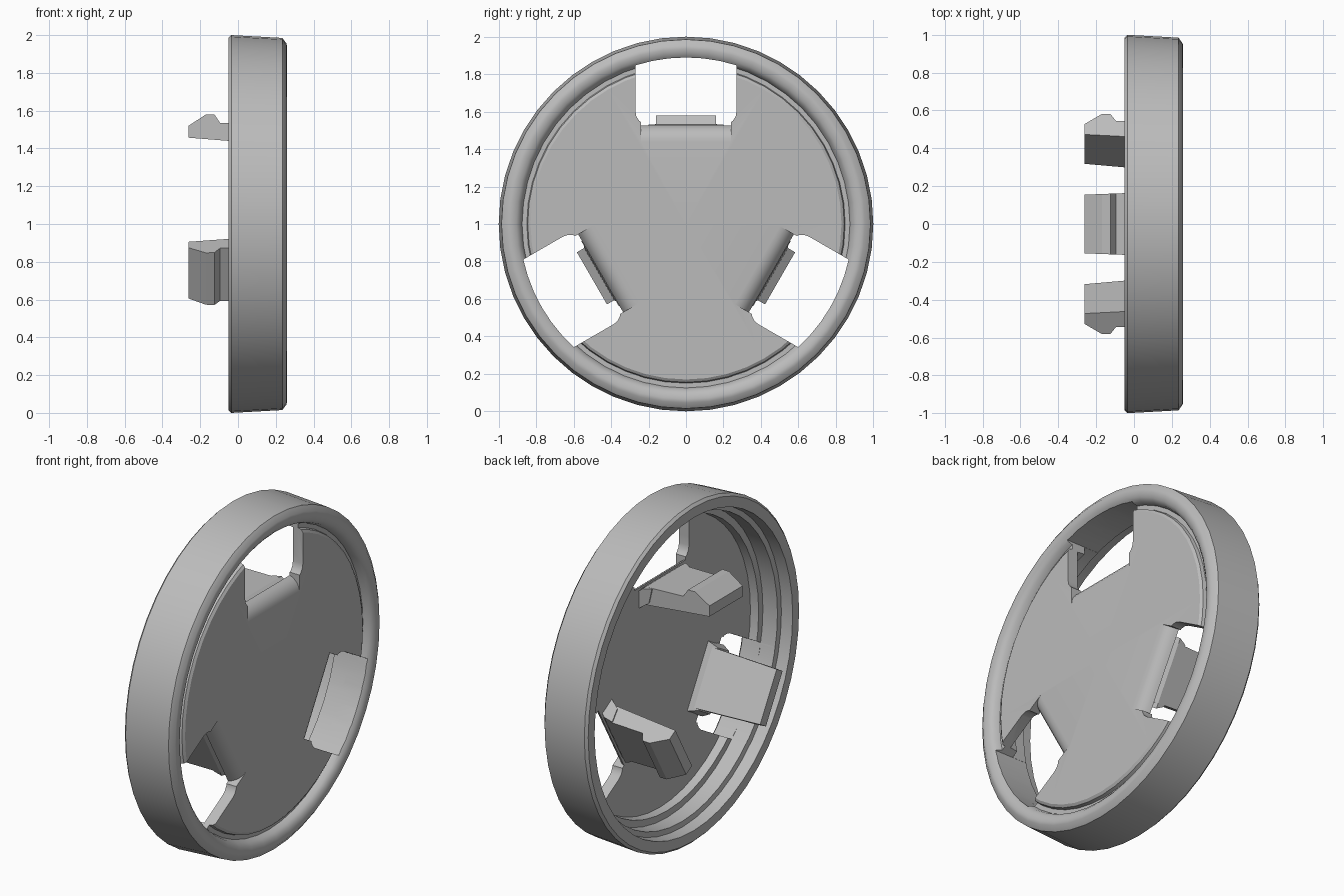
import bpy, bmesh, math
from mathutils import Matrix, Vector

if "Cube" in bpy.data.objects:
    bpy.data.objects.remove(bpy.data.objects["Cube"])

# Single plain plastic colour
grey = bpy.data.materials.new("light grey plastic")
grey.use_nodes = True
COLOUR = (0.5, 0.5, 0.5, 1)
grey.diffuse_color = COLOUR
grey.node_tree.nodes["Principled BSDF"].inputs["Base Color"].default_value = COLOUR

CENTRE = Matrix.Translation((0, 0, 1))


def finish(bm, name, matrix):
    bmesh.ops.recalc_face_normals(bm, faces=bm.faces)
    bm.transform(matrix)
    mesh = bpy.data.meshes.new(name)
    bm.to_mesh(mesh)
    bm.free()
    obj = bpy.data.objects.new(name, mesh)
    bpy.context.collection.objects.link(obj)
    mesh.materials.append(grey)
    return obj


def prism(name, points, offset, matrix):
    """Extrude a polygon of 3D points along an offset vector."""
    bm = bmesh.new()
    face = bm.faces.new([bm.verts.new(p) for p in points])
    new = bmesh.ops.extrude_face_region(bm, geom=[face])["geom"]
    bmesh.ops.translate(bm, vec=offset,
                        verts=[v for v in new if isinstance(v, bmesh.types.BMVert)])
    return finish(bm, name, matrix)


def arc(cx, cy, r, start, end, steps):
    angles = [math.radians(start + (end - start) * i / steps) for i in range(steps + 1)]
    return [(cx + r * math.cos(a), cy + r * math.sin(a)) for a in angles]


def apply_cut(target, cutter):
    cutter.hide_render = True
    cutter.hide_viewport = True
    mod = target.modifiers.new("cut", 'BOOLEAN')
    mod.object, mod.operation, mod.solver = cutter, 'DIFFERENCE', 'EXACT'


# Cover body: (depth, radius) profile of face plate, groove, rounded rim and hollow back
profile = [(0.235, 0), (0.235, 0.83), (0.225, 0.845), (0.205, 0.85), (0.205, 0.875),
           (0.235, 0.885), (0.252, 0.905), (0.26, 0.935), (0.257, 0.955), (0.235, 0.985),
           (-0.035, 1.0), (-0.05, 0.985), (-0.05, 0.925), (0.02, 0.92), (0.025, 0.89),
           (0.12, 0.89), (0.12, 0.85), (0.17, 0.845), (0.17, 0)]
bm = bmesh.new()
verts = [bm.verts.new((x, 0, r)) for x, r in profile]
edges = [bm.edges.new(pair) for pair in zip(verts, verts[1:])]
bmesh.ops.spin(bm, geom=verts + edges, cent=(0, 0, 0), axis=(1, 0, 0),
               angle=math.tau, steps=48, use_duplicate=False)
bmesh.ops.remove_doubles(bm, verts=bm.verts, dist=0.0005)
cover = finish(bm, "wheel_cover", CENTRE)

# Notch outline: rounded inner corners, curved outer edge
HALF = 0.27
tilt = math.degrees(math.asin(HALF / 0.889))
notch = (arc(-HALF + 0.07, 0.60, 0.07, 180, 270, 4)
         + arc(HALF - 0.07, 0.60, 0.07, 270, 360, 4)
         + arc(0, 0, 0.889, 90 - tilt, 90 + tilt, 6))

# Rounded fold where the face bends back into each clip
fold = [(0.3, 0.44)] + arc(0.145, 0.44, 0.09, 0, 90, 6) + [(0.145, 0.62), (0.3, 0.62)]

# Clip side profile with its hooked end
clip = [(0.19, 0.42), (0.19, 0.50), (0.145, 0.53), (-0.095, 0.535), (-0.125, 0.58),
        (-0.17, 0.58), (-0.262, 0.52), (-0.262, 0.457), (-0.05, 0.44)]

# Wide foot that flares out behind the face
foot = [(0.18, 0.40), (0.18, 0.50), (0.145, 0.53), (0.10, 0.53), (0.12, 0.44)]

for i in range(3):
    place = CENTRE @ Matrix.Rotation(i * math.tau / 3, 4, 'X')
    cutter = prism(f"notch_cutter_{i + 1}", [(-0.02 + 0.04, y, z) for y, z in notch],
                   Vector((0.4, 0, 0)), place)
    apply_cut(cover, cutter)
    cutter = prism(f"fold_cutter_{i + 1}", [(x, -0.24, r) for x, r in fold],
                   Vector((0, 0.48, 0)), place)
    apply_cut(cover, cutter)

    arm = prism(f"clip_{i + 1}", [(x, -0.17, r) for x, r in clip],
                Vector((0, 0.34, 0)), Matrix())
    # Slight taper towards the hooked end
    for v in arm.data.vertices:
        v.co.y *= 0.97 + 0.22 * v.co.x
    arm.data.transform(place)

    base = prism(f"clip_foot_{i + 1}", [(x, -0.2, r) for x, r in foot],
                 Vector((0, 0.4, 0)), Matrix())
    for v in base.data.vertices:
        v.co.y *= 1.0 if v.co.x > 0.14 else 0.88
    base.data.transform(place)

# Smooth rim with crisp edges
bpy.ops.object.select_all(action='DESELECT')
cover.select_set(True)
bpy.context.view_layer.objects.active = cover
for mod in list(cover.modifiers):
    bpy.ops.object.modifier_apply(modifier=mod.name)
bpy.ops.object.shade_smooth_by_angle(angle=math.radians(32))
